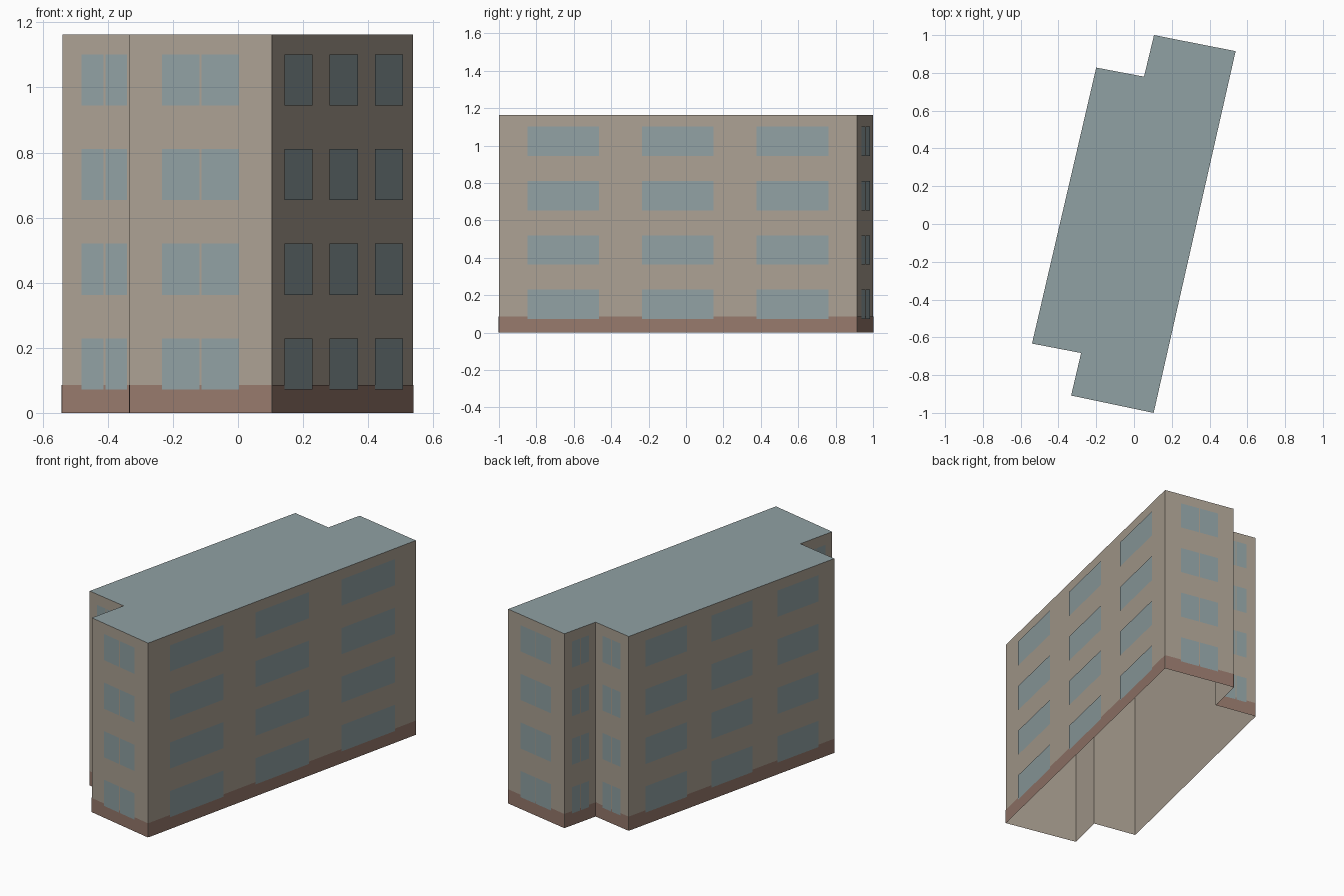
import bpy
import bmesh
from mathutils import Vector

cube = bpy.data.objects.get("Cube")
if cube:
    bpy.data.objects.remove(cube, do_unlink=True)


def make_material(name, colour):
    mat = bpy.data.materials.new(name)
    mat.use_nodes = True
    mat.diffuse_color = (*colour, 1)
    mat.node_tree.nodes["Principled BSDF"].inputs["Base Color"].default_value = (*colour, 1)
    return mat


beige = make_material("beige wall", (0.41, 0.355, 0.29))
blue_grey = make_material("blue grey", (0.28, 0.355, 0.366))
brown = make_material("brown plinth", (0.305, 0.19, 0.15))

# Footprint, counter-clockwise from the front left corner
FOOTPRINT = [Vector(p) for p in (
    (-0.333, -0.908), (0.104, -1.0), (0.538, 0.915), (0.106, 1.0),
    (0.053, 0.78), (-0.20, 0.828), (-0.54, -0.633), (-0.28, -0.683))]
EDGES = list(zip(FOOTPRINT, FOOTPRINT[1:] + FOOTPRINT[:1]))
HEIGHT = 1.163
PLINTH_TOP = 0.085
STOREYS = 4
STOREY_STEP = 0.291
SILL, WINDOW_HEIGHT = 0.072, 0.157
MULLION = 0.006


def panel(bm, edge, start, end, low, high, offset):
    """Upright rectangle along a wall, from start to end as fractions."""
    a, b = edge
    d = (b - a).normalized()
    out = Vector((d.y, -d.x)) * offset
    p, q = a.lerp(b, start) + out, a.lerp(b, end) + out
    bm.faces.new([bm.verts.new((*v, z)) for v, z in
                  ((p, low), (q, low), (q, high), (p, high))])


def finish(name, bm, mat):
    bmesh.ops.remove_doubles(bm, verts=bm.verts, dist=0.0001)
    mesh = bpy.data.meshes.new(name)
    bm.to_mesh(mesh)
    bm.free()
    mesh.materials.append(mat)
    obj = bpy.data.objects.new(name, mesh)
    bpy.context.collection.objects.link(obj)
    return obj


# Walls, open underneath
bm = bmesh.new()
for edge in EDGES:
    panel(bm, edge, 0, 1, 0, HEIGHT, 0)
finish("walls", bm, beige)

# Flat roof
bm = bmesh.new()
bm.faces.new([bm.verts.new((*p, HEIGHT)) for p in FOOTPRINT])
finish("roof", bm, blue_grey)

# Painted plinth band
bm = bmesh.new()
for edge in EDGES:
    panel(bm, edge, 0, 1, 0, PLINTH_TOP, 0.002)
finish("plinth", bm, brown)

# Windows: three wide panes on long walls, a split pair on short ones
bm = bmesh.new()
for edge in EDGES:
    length = (edge[1] - edge[0]).length
    if length > 1:
        spans = [(0.08, 0.28), (0.4, 0.6), (0.72, 0.92)]
    else:
        half = MULLION / length / 2
        spans = [(0.23, 0.5 - half), (0.5 + half, 0.77)]
    for storey in range(STOREYS):
        low = SILL + storey * STOREY_STEP
        for start, end in spans:
            panel(bm, edge, start, end, low, low + WINDOW_HEIGHT, 0.004)
finish("windows", bm, blue_grey)
